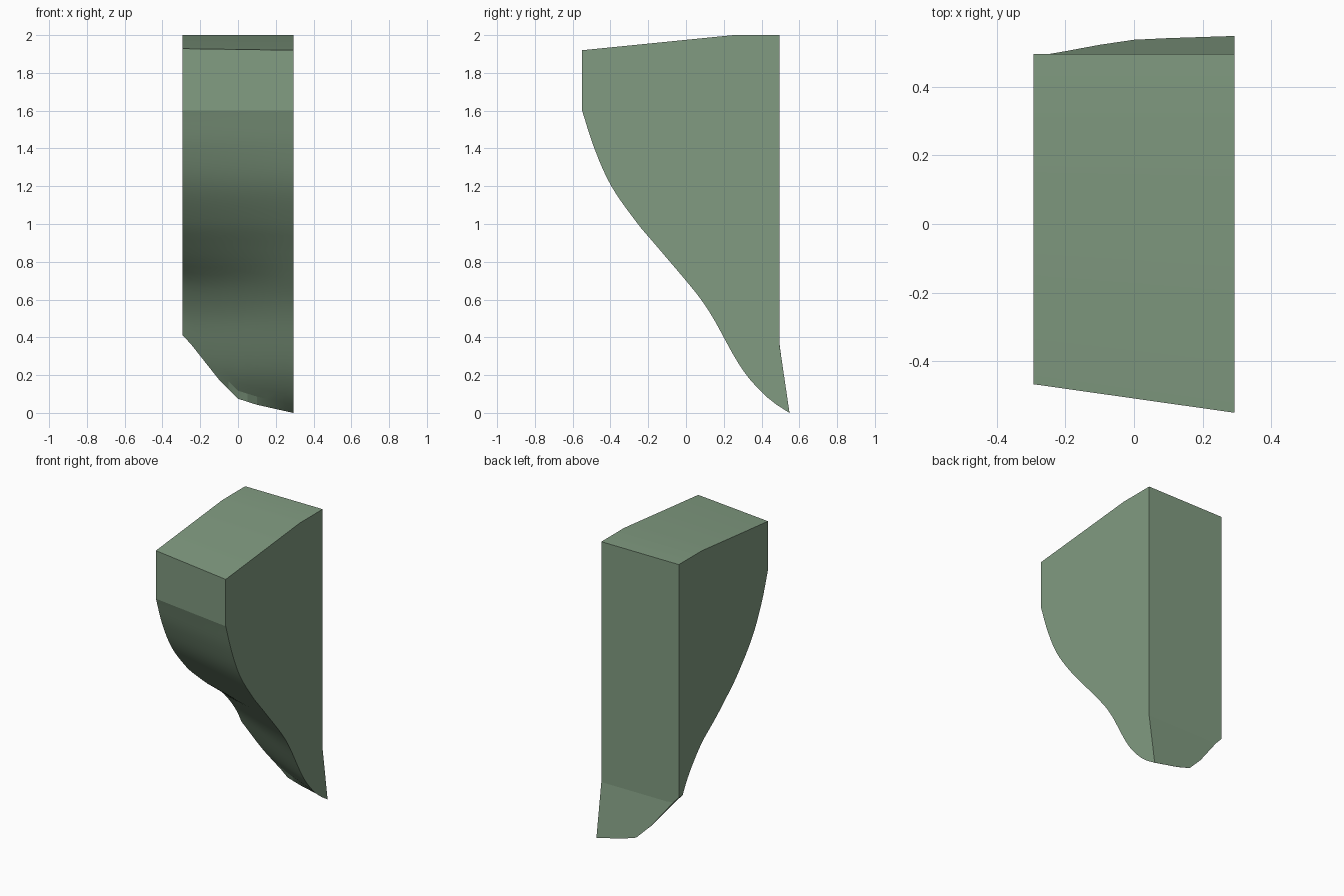
import bpy, bmesh

if "Cube" in bpy.data.objects:
    bpy.data.objects.remove(bpy.data.objects["Cube"])

HALF = 0.2925
# right-hand front profile: height, y, and how far it recedes at the left side
PROFILE = [(0, .547, .26), (.05, .47, .26), (.1, .41, .26), (.2, .32, .26), (.3, .255, .26),
           (.4, .2, .26), (.5, .145, .26), (.6, .08, .25), (.7, 0, .235), (.8, -.085, .185),
           (.9, -.17, .15), (1.0, -.255, .125), (1.2, -.395, .1), (1.4, -.485, .087),
           (1.6, -.55, .083)]
BOTTOM = [(-HALF, .41), (-.25, .365), (-.1, .175), (0, .075), (.1, .043), (HALF, 0)]


def sample(table, v, col=1):
    """Smooth interpolation of a table column."""
    n = len(table)
    i = 0
    while i < n - 2 and v > table[i + 1][0]:
        i += 1

    def slope(k):
        a, b = table[max(k - 1, 0)], table[min(k + 1, n - 1)]
        return (b[col] - a[col]) / (b[0] - a[0])
    a, b = table[i], table[i + 1]
    h = b[0] - a[0]
    t = (v - a[0]) / h
    return ((2*t**3 - 3*t*t + 1) * a[col] + (t**3 - 2*t*t + t) * h * slope(i)
            + (3*t*t - 2*t**3) * b[col] + (t**3 - t*t) * h * slope(i + 1))


def linear(table, v):
    for a, b in zip(table, table[1:]):
        if v <= b[0]:
            return a[1] + (b[1] - a[1]) * (v - a[0]) / (b[0] - a[0])
    return table[-1][1]


def back_y(z):
    return .495 + .053 * max(0, (.36 - z) / .36)


def section(x, rows=36):
    """Closed outline of the block at one x position."""
    t = (HALF - x) / (2 * HALF)
    zb = linear(BOTTOM, x)
    pts = []
    for i in range(rows + 1):
        z = zb + (1.6 - zb) * i / rows
        y = sample(PROFILE, z) + t * sample(PROFILE, z, 2)
        pts.append((x, min(y, back_y(z) - .001), z))
    yf = pts[-1][1]
    zk = max(.36, zb + .002)
    pts += [(x, yf, 1.92 + .1 * (yf + .55)), (x, .25, 2), (x, .495, 2),
            (x, back_y(zk), zk), (x, back_y(zb), zb)]
    return pts


# lofted block
bm = bmesh.new()
xs = [-HALF, -.25, -.2, -.15, -.1, -.05, 0, .05, .1, .15, .2, .25, HALF]
loops = [[bm.verts.new(p) for p in section(x)] for x in xs]
for a, b in zip(loops, loops[1:]):
    for i in range(len(a)):
        j = (i + 1) % len(a)
        bm.faces.new((a[i], a[j], b[j], b[i]))
bm.faces.new(loops[0])
bm.faces.new(loops[-1][::-1])
bmesh.ops.recalc_face_normals(bm, faces=bm.faces)
mesh = bpy.data.meshes.new("curved_bracket")
bm.to_mesh(mesh)
bm.free()
bracket = bpy.data.objects.new("curved_bracket", mesh)
bpy.context.collection.objects.link(bracket)

# muted green
mat = bpy.data.materials.new("muted_green")
mat.diffuse_color = (.22, .33, .22, 1)
mat.use_nodes = True
mat.node_tree.nodes["Principled BSDF"].inputs["Base Color"].default_value = mat.diffuse_color
mesh.materials.append(mat)

bpy.context.view_layer.objects.active = bracket
bracket.select_set(True)
bpy.ops.object.shade_smooth_by_angle(angle=.14)
